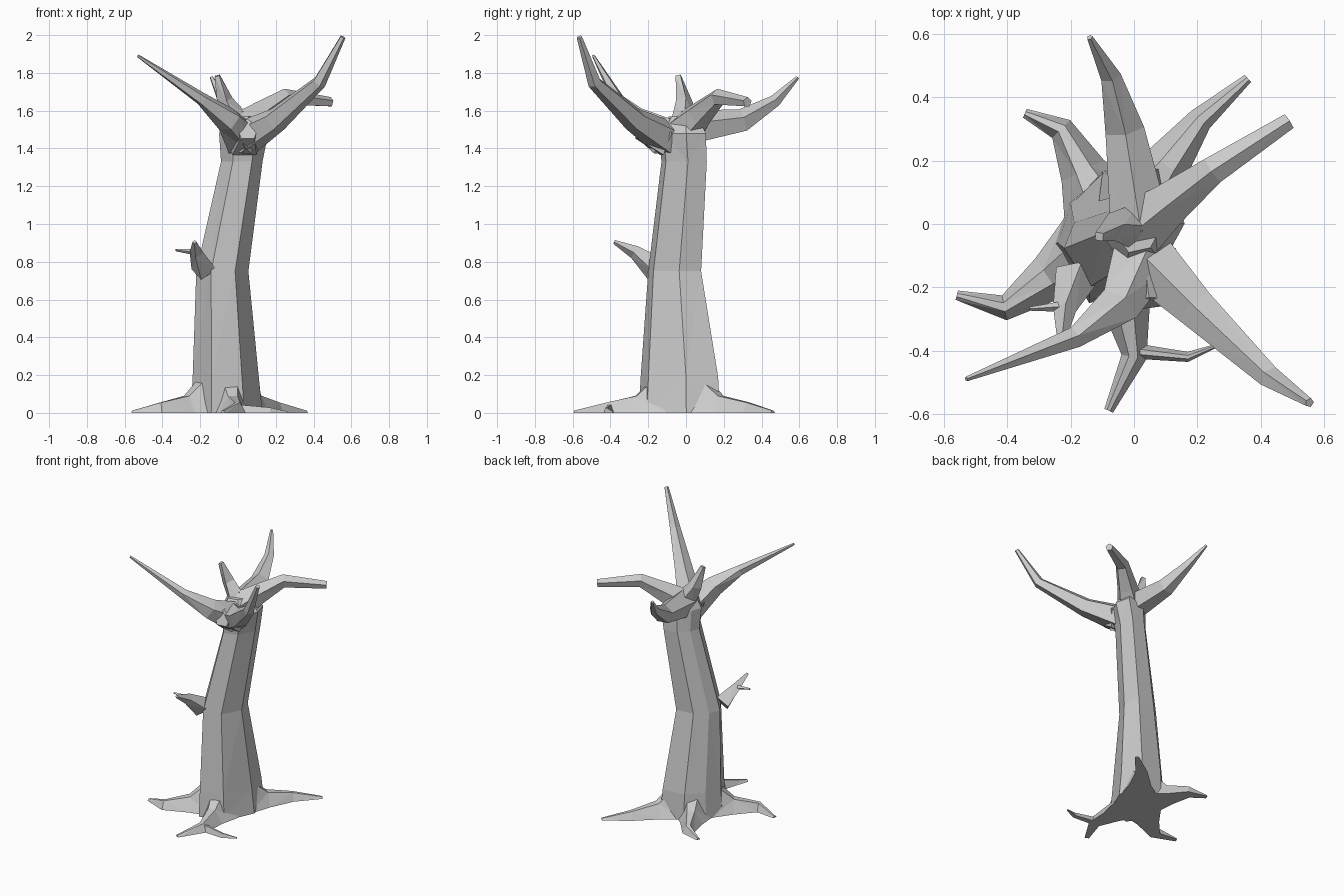
import bpy, bmesh
from math import cos, sin, pi
from mathutils import Vector

if "Cube" in bpy.data.objects:
    bpy.data.objects.remove(bpy.data.objects["Cube"])


def loft(name, rings):
    """Closed flat-shaded skin through rings that share one point count."""
    bm = bmesh.new()
    loops = [[bm.verts.new(p) for p in r] for r in rings]
    n = len(loops[0])
    for a, b in zip(loops, loops[1:]):
        for i in range(n):
            j = (i + 1) % n
            bm.faces.new((a[i], a[j], b[j], b[i]))
    bm.faces.new(loops[0][::-1])
    bm.faces.new(loops[-1])
    bmesh.ops.recalc_face_normals(bm, faces=bm.faces[:])
    bmesh.ops.triangulate(bm, faces=bm.faces[:])
    me = bpy.data.meshes.new(name)
    bm.to_mesh(me)
    bm.free()
    ob = bpy.data.objects.new(name, me)
    bpy.context.collection.objects.link(ob)
    return ob


def heading(pts, i):
    return (pts[min(i + 1, len(pts) - 1)] - pts[max(i - 1, 0)]).normalized()


parts = []


def limb(name, thick, thin, *path, sides=5):
    """Branch along a path, tapering from thick to thin."""
    pts = [Vector(p) for p in path]
    rings = []
    for i, p in enumerate(pts):
        r = thin + (thick - thin) * (1 - i / (len(pts) - 1)) ** 1.2
        d = heading(pts, i)
        side = d.cross(Vector((0, 0, 1))).normalized()
        up = side.cross(d)
        angles = [2 * pi * k / sides + pi / 2 for k in range(sides)]
        rings.append([p + r * (side * cos(a) + up * sin(a)) for a in angles])
    parts.append(loft(name, rings))


def root(name, sizes, pts):
    """Ridge lying on the ground; sizes are (height, half width) per point."""
    rings = []
    for i, (h, w) in enumerate(sizes):
        d = heading(pts, i)
        side = Vector((-d.y, d.x, 0)) * w
        top = Vector((0, 0, h))
        rings.append([pts[i] - side, pts[i] - side * 0.4 + top,
                      pts[i] + side * 0.3 + top, pts[i] + side])
    parts.append(loft(name, rings))


# Trunk: one seven-sided outline, shifted and scaled at each level
outline = [(-1, -.12), (-.43, -1), (.49, -.8), (1, .17), (.77, 1), (-.2, .95), (-.77, .46)]
levels = [(0, -.06, -.035, .19, .215), (.19, -.065, -.035, .175, .205), (.75, -.083, -.06, .138, .14),
          (1.33, .02, -.01, .11, .12), (1.48, .03, -.02, .13, .125), (1.57, .015, -.015, .075, .075)]
tree = loft("tree", [[(cx + u * sx, cy + v * sy, z) for u, v in outline]
                     for z, cx, cy, sx, sy in levels])

# Crown limbs spring from two shared points
fork = (.03, -.1, 1.45)
crown = (.02, -.01, 1.5)
limb("front_fork", .11, .06, fork, (.05, -.25, 1.5))
limb("front_left_branch", .11, .008, fork, (-.05, -.26, 1.55), (-.19, -.36, 1.66), (-.53, -.49, 1.89))
limb("front_right_branch", .1, .015, fork, (.2, -.27, 1.55), (.43, -.485, 1.75), (.555, -.565, 1.99))
limb("back_right_branch", .1, .027, crown, (.12, .07, 1.58), (.25, .17, 1.67), (.49, .325, 1.645))
limb("back_branch", .1, .01, crown, (-.03, .3, 1.545), (-.075, .47, 1.65), (-.14, .59, 1.775))
limb("upright_stub", .08, .018, crown, (-.07, -.01, 1.65), (-.11, -.04, 1.785), sides=4)

# Forked side twig
limb("twig", .07, .011, (-.18, -.16, .76), (-.22, -.27, .85), (-.23, -.38, .905), sides=4)
limb("twig_fork", .018, .006, (-.215, -.26, .85), (-.33, -.268, .862), sides=4)

# Roots: foot, shoulder, knee and tip, radiating from the trunk foot
sizes = [(.22, .13), (.09, .075), (.055, .04), (.012, .015)]
foot = Vector((-.06, -.03, 0))
for name, knee, tip in (("back_right_root", (.21, .33, 0), (.36, .46, 0)),
                        ("back_left_root", (-.23, .3, 0), (-.345, .35, 0)),
                        ("left_root", (-.41, -.265, 0), (-.56, -.225, 0)),
                        ("front_root", (0, -.42, 0), (-.08, -.59, 0))):
    knee = Vector(knee)
    root(name, sizes, [foot.lerp(knee, .25), foot.lerp(knee, .6), knee, Vector(tip)])
root("front_root_fork", [(.045, .025), (.028, .016), (.008, .006)],
     [Vector((-.01, -.4, 0)), Vector((.17, -.42, 0)), Vector((.26, -.385, 0))])

# Merge every part into one skin
for part in parts:
    mod = tree.modifiers.new(part.name, "BOOLEAN")
    mod.operation = "UNION"
    mod.solver = "EXACT"
    mod.object = part
bpy.context.view_layer.update()
merged = bpy.data.meshes.new_from_object(tree.evaluated_get(bpy.context.evaluated_depsgraph_get()))
tree.modifiers.clear()
tree.data = merged
for part in parts:
    bpy.data.objects.remove(part)
